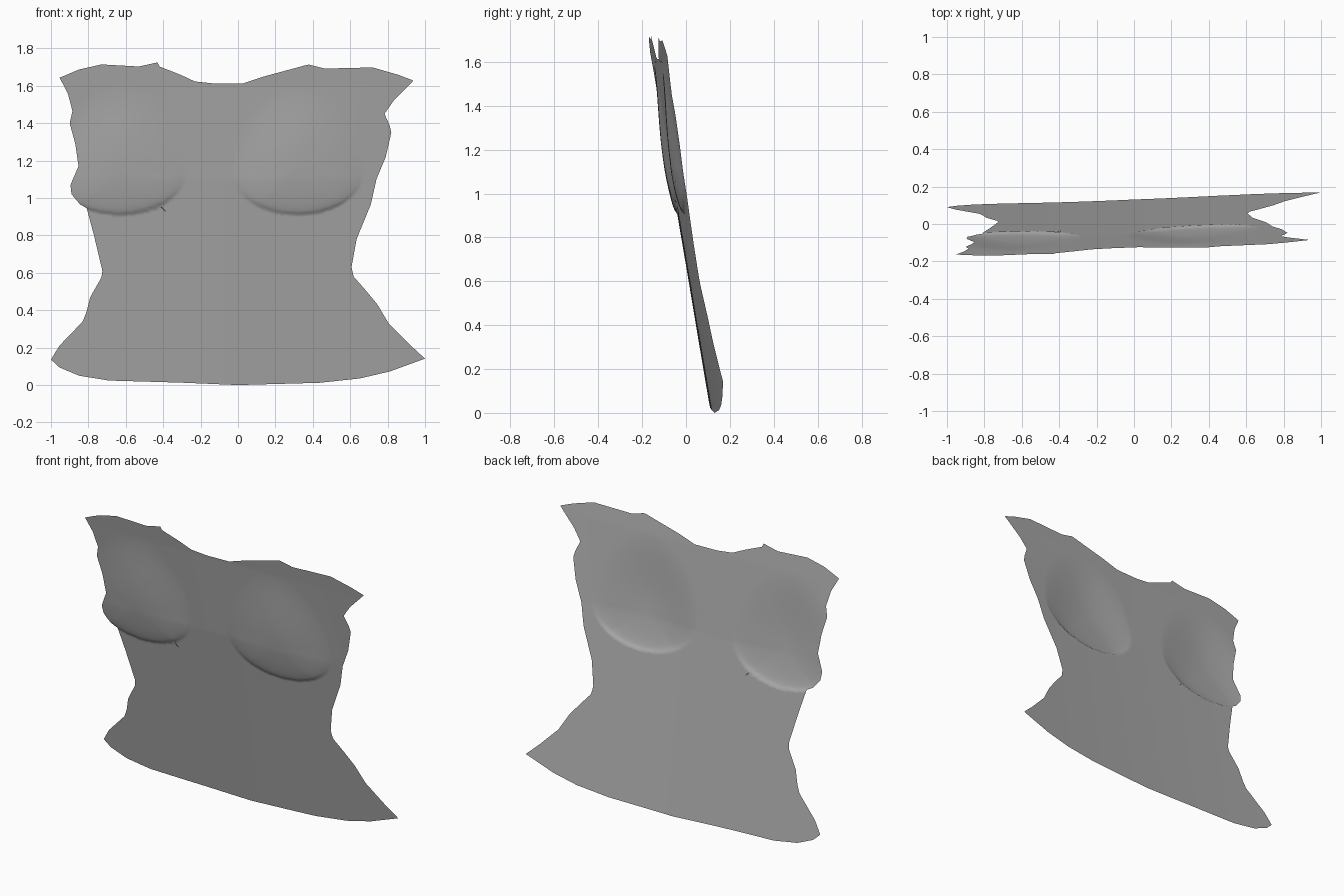
import bpy
import bmesh
import math
from mathutils import Vector

cube = bpy.data.objects.get("Cube")
if cube:
    bpy.data.objects.remove(cube, do_unlink=True)

COLUMNS, ROWS = 170, 160

# Outline of the sheet as (x, z) points: sides run upward, edges run left to right
left_side = [(-1, .136), (-.955, .21), (-.83, .34), (-.81, .39), (-.79, .47), (-.73, .575),
             (-.725, .61), (-.77, .8), (-.81, .95), (-.84, .96), (-.89, 1.02), (-.896, 1.07),
             (-.853, 1.17), (-.87, 1.29), (-.9, 1.4), (-.885, 1.465), (-.91, 1.56), (-.954, 1.643)]
right_side = [(1, .141), (.917, .217), (.805, .33), (.746, .43), (.68, .51), (.618, .58),
              (.607, .63), (.634, .78), (.71, .965), (.74, 1.1), (.79, 1.22), (.82, 1.35),
              (.81, 1.39), (.783, 1.45), (.832, 1.52), (.938, 1.628)]
hem = [(-1, .136), (-.955, .094), (-.85, .05), (-.69, .024), (-.31, .013), (0, 0),
       (.436, .012), (.65, .035), (.81, .072), (1, .141)]
neckline = [(-.954, 1.643), (-.85, 1.687), (-.73, 1.714), (-.53, 1.703), (-.43, 1.725),
            (-.42, 1.703), (-.31, 1.66), (-.23, 1.623), (-.126, 1.612), (.024, 1.612),
            (.14, 1.65), (.377, 1.714), (.463, 1.692), (.72, 1.698), (.853, 1.66), (.938, 1.628)]


def along(points, axis, f):
    """Point on a polyline at fraction f of its extent along one axis."""
    value = points[0][axis] + f * (points[-1][axis] - points[0][axis])
    for a, b in zip(points, points[1:]):
        if value <= b[axis] + 1e-9:
            k = (value - a[axis]) / (b[axis] - a[axis])
            return Vector(a).lerp(Vector(b), k)
    return Vector(points[-1])


def chest_mound(x, z, centre):
    """Soft swelling with a crisp fold beneath and a slow fade above."""
    dx = (x - centre) / .35
    dz = z - 1.14
    dz /= .47 if dz > 0 else .228
    r = math.hypot(dx, dz)
    if r >= 1:
        return 0
    sine = dz / r if r else 0
    power = 1.25 + .85 * max(-1, min(1, sine * 1.3))
    return .025 * (1 - r * r) ** power


def depth(x, z):
    """Tilted, slightly turned sheet with a gentle forward bow and two mounds."""
    fade = max(0, min(1, (z - 1.1) / .5))
    bow = .022 * (1 - x * x) * (1 - .75 * fade)
    lean = .153 - .169 * z + .04 * x
    return lean - bow - chest_mound(x, z, -.63) - chest_mound(x, z, .32)


# Torso sheet: fill the outline by blending its four edges
bm = bmesh.new()
sides = [(along(left_side, 1, j / ROWS), along(right_side, 1, j / ROWS)) for j in range(ROWS + 1)]
edges = [(along(hem, 0, i / COLUMNS), along(neckline, 0, i / COLUMNS)) for i in range(COLUMNS + 1)]
grid = []
for j, (left, right) in enumerate(sides):
    t = j / ROWS
    row = []
    for i, (low, high) in enumerate(edges):
        s = i / COLUMNS
        corners = sides[0][0].lerp(sides[0][1], s).lerp(sides[-1][0].lerp(sides[-1][1], s), t)
        p = low.lerp(high, t) + left.lerp(right, s) - corners
        row.append(bm.verts.new((p.x, depth(p.x, p.y), p.y)))
    grid.append(row)
for low, high in zip(grid, grid[1:]):
    for i in range(COLUMNS):
        bm.faces.new((low[i], low[i + 1], high[i + 1], high[i])).smooth = True

mesh = bpy.data.meshes.new("torso_sheet")
bm.to_mesh(mesh)
bm.free()
torso = bpy.data.objects.new("torso_sheet", mesh)
bpy.context.collection.objects.link(torso)

# Plain grey material
grey = bpy.data.materials.new("plain_grey")
grey.use_nodes = True
colour = (.42, .42, .42, 1)
grey.diffuse_color = colour
grey.node_tree.nodes["Principled BSDF"].inputs["Base Color"].default_value = colour
mesh.materials.append(grey)
